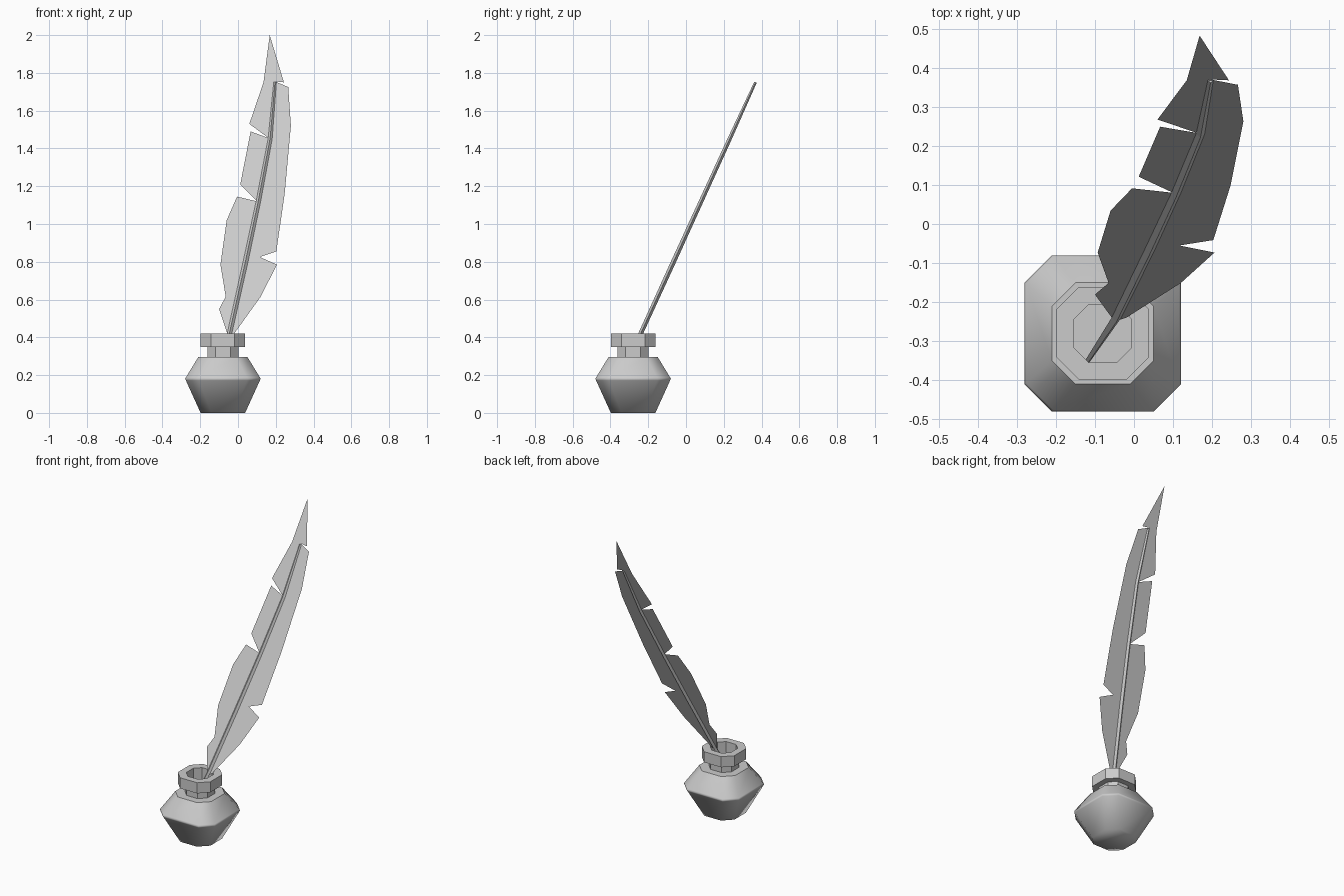
import bpy, bmesh, math
from mathutils import Vector

cube = bpy.data.objects.get("Cube")
if cube:
    bpy.data.objects.remove(cube)

grey = bpy.data.materials.new("plain grey")
grey.use_nodes = True
COLOUR = (0.6, 0.6, 0.6, 1)
grey.diffuse_color = COLOUR
grey.node_tree.nodes["Principled BSDF"].inputs["Base Color"].default_value = COLOUR

CENTRE = Vector((-0.08, -0.28, 0))


def finish(name, bm):
    mesh = bpy.data.meshes.new(name)
    bm.to_mesh(mesh)
    bm.free()
    mesh.materials.append(grey)
    obj = bpy.data.objects.new(name, mesh)
    bpy.context.collection.objects.link(obj)
    return obj


def bridge(bm, rings):
    for low, high in zip(rings, rings[1:]):
        n = len(low)
        for i in range(n):
            j = (i + 1) % n
            bm.faces.new((low[i], low[j], high[j], high[i]))


def octagon(bm, half, flat, z):
    """Square ring with cut corners: half width and half length of the flats."""
    ring = []
    for k in range(4):
        c, s = round(math.cos(k * math.pi / 2)), round(math.sin(k * math.pi / 2))
        for x, y in ((half, -flat), (half, flat)):
            ring.append(bm.verts.new(CENTRE + Vector((x * c - y * s, x * s + y * c, z))))
    return ring


def bottle_part(name, profile, cap_first=False, cap_last=False):
    bm = bmesh.new()
    rings = [octagon(bm, *p) for p in profile]
    bridge(bm, rings)
    if cap_first:
        bm.faces.new(rings[0][::-1])
    if cap_last:
        bm.faces.new(rings[-1])
    return finish(name, bm)


# Bottle body, softly shaded around the belly
body = bottle_part("bottle_body", [
    (0.118, 0.06, 0), (0.196, 0.127, 0.172), (0.2, 0.13, 0.18),
    (0.196, 0.127, 0.188), (0.13, 0.07, 0.296)], cap_first=True)
bpy.ops.object.select_all(action='DESELECT')
body.select_set(True)
bpy.context.view_layer.objects.active = body
bpy.ops.object.shade_smooth_by_angle(angle=math.radians(60))

# Shoulder top, neck, rim and the hollow inside, flat shaded
bottle_part("bottle_neck", [
    (0.13, 0.07, 0.296), (0.082, 0.04, 0.296), (0.082, 0.04, 0.35),
    (0.118, 0.062, 0.35), (0.118, 0.062, 0.42), (0.074, 0.036, 0.42),
    (0.074, 0.036, 0.17)], cap_last=True)

# The feather lies in one plane that leans back
LEAN = 0.457
normal = Vector((0, -1, LEAN)).normalized()


def on_plane(x, z):
    return Vector((x, -0.24 + LEAN * (z - 0.42), z))


# Feather vane with torn notches
left_edge = [(-0.05, 0.4), (-0.1, 0.55), (-0.065, 0.615), (-0.093, 0.785),
             (-0.06, 1.02), (-0.005, 1.145), (0.1, 1.12), (0.012, 1.21),
             (0.067, 1.49), (0.162, 1.455), (0.06, 1.53), (0.135, 1.75)]
right_edge = [(0.168, 2), (0.243, 1.75), (0.195, 1.755), (0.266, 1.725),
              (0.28, 1.52), (0.247, 1.16), (0.203, 0.855), (0.116, 0.825),
              (0.206, 0.785), (0.12, 0.615), (-0.02, 0.42)]
bm = bmesh.new()
vane = bm.faces.new([bm.verts.new(on_plane(*p)) for p in left_edge + right_edge])
vane.normal_update()
if vane.normal.dot(normal) < 0:
    vane.normal_flip()
bmesh.ops.triangulate(bm, faces=[vane])
finish("feather_vane", bm)

# Four-sided tapering quill shaft
spine = [(-0.118, 0.18, 0.007), (-0.045, 0.42, 0.012), (0.04, 0.8, 0.013),
         (0.108, 1.12, 0.012), (0.17, 1.45, 0.011), (0.196, 1.75, 0.007)]
bm = bmesh.new()
points = [on_plane(x, z) for x, z, r in spine]
rings = []
for i, (x, z, r) in enumerate(spine):
    along = (points[min(i + 1, len(points) - 1)] - points[max(i - 1, 0)]).normalized()
    side = along.cross(normal)
    rings.append([bm.verts.new(points[i] + d * r) for d in (side, normal, -side, -normal)])
bridge(bm, rings)
bm.faces.new(rings[0])
bm.faces.new(rings[-1])
bmesh.ops.recalc_face_normals(bm, faces=bm.faces)
finish("quill_shaft", bm)
